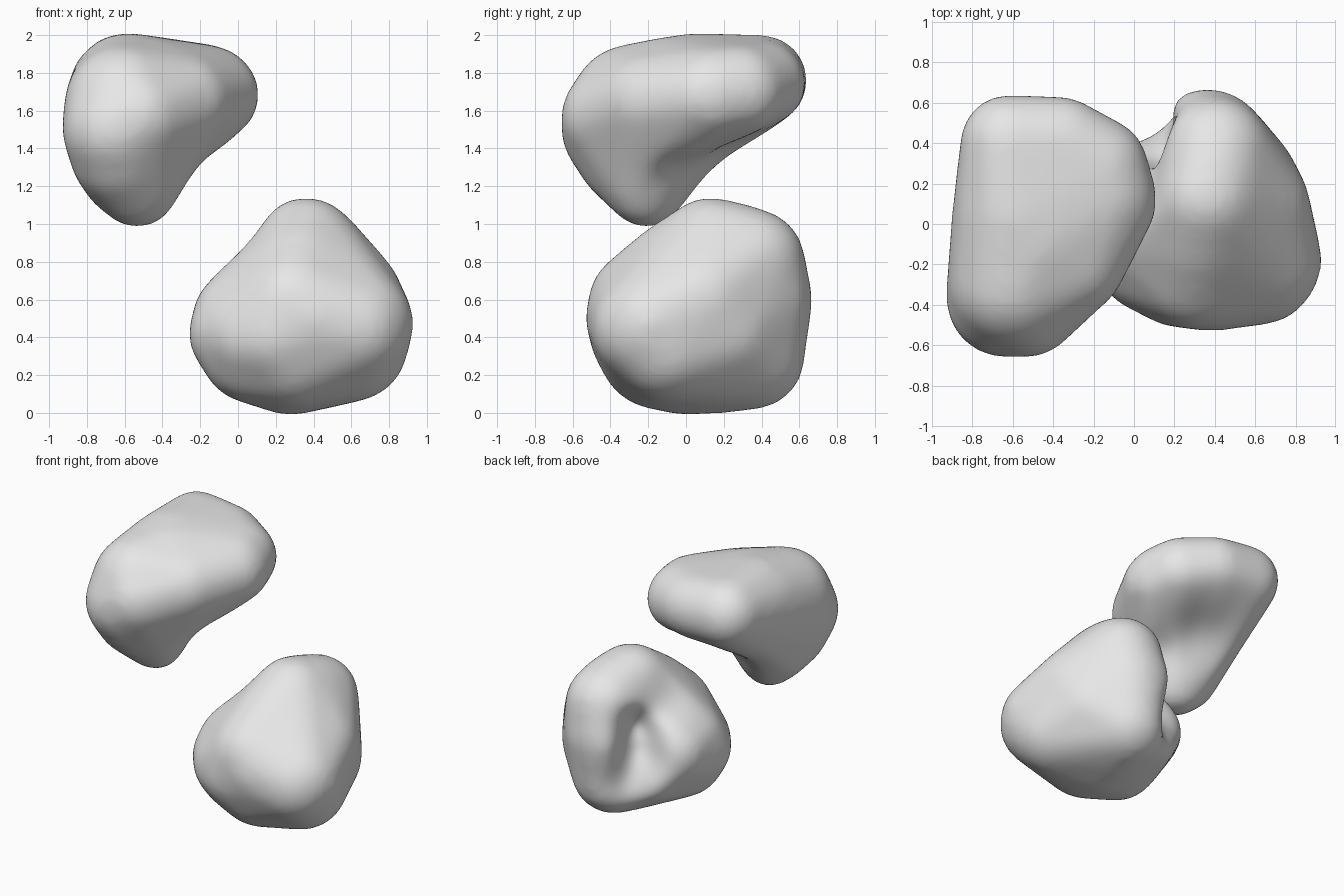
import bpy, bmesh, math
from mathutils import Vector, Matrix

cube = bpy.data.objects.get("Cube")
if cube:
    bpy.data.objects.remove(cube, do_unlink=True)

# Single stone colour
GREY = (0.8, 0.8, 0.8, 1.0)
stone = bpy.data.materials.new("stone_grey")
stone.use_nodes = True
stone.diffuse_color = GREY
stone.node_tree.nodes["Principled BSDF"].inputs["Base Color"].default_value = GREY

SKIN = 0.013  # extra radius that makes up for the smoothing


def apply_modifier(obj, kind, **settings):
    mod = obj.modifiers.new(kind.title(), kind)
    for key, value in settings.items():
        setattr(mod, key, value)
    bpy.ops.object.modifier_apply(modifier=mod.name)


def boulder(name, balls, dents):
    """Stretch a skin over balls (x, y, z, r), then press dents into it."""
    bm = bmesh.new()
    for x, y, z, r in balls:
        bmesh.ops.create_icosphere(bm, subdivisions=3, radius=r + SKIN,
                                   matrix=Matrix.Translation((x, y, z)))
    hull = bmesh.ops.convex_hull(bm, input=bm.verts[:])
    spare = {g for g in hull["geom_interior"] + hull["geom_unused"]
             if isinstance(g, bmesh.types.BMVert)}
    bmesh.ops.delete(bm, geom=list(spare), context='VERTS')
    bmesh.ops.recalc_face_normals(bm, faces=bm.faces[:])
    mesh = bpy.data.meshes.new(name)
    bm.to_mesh(mesh)
    bm.free()
    obj = bpy.data.objects.new(name, mesh)
    bpy.context.collection.objects.link(obj)
    bpy.ops.object.select_all(action='DESELECT')
    obj.select_set(True)
    bpy.context.view_layer.objects.active = obj

    # Even mesh with softened hull edges
    apply_modifier(obj, 'REMESH', mode='VOXEL', voxel_size=0.025)
    apply_modifier(obj, 'SMOOTH', factor=0.5, iterations=20)

    # Soft hollows: centre, push vector, radius
    for centre, push, radius in dents:
        c, p = Vector(centre), Vector(push)
        for v in obj.data.vertices:
            v.co += p * math.exp(-((v.co - c).length / radius) ** 2)
    apply_modifier(obj, 'SMOOTH', factor=0.5, iterations=3)

    obj.data.materials.clear()
    obj.data.materials.append(stone)
    bpy.ops.object.shade_smooth()
    return obj


# Upper boulder: a cap with a lobe hanging at the front and a hollow underside
boulder(
    "upper_boulder",
    [(-0.60, -0.29, 1.63, 0.31), (-0.64, -0.37, 1.50, 0.28),
     (-0.53, -0.40, 1.57, 0.25), (-0.62, -0.31, 1.37, 0.26),
     (-0.53, -0.20, 1.21, 0.22), (-0.60, -0.20, 1.27, 0.22),
     (-0.51, -0.22, 1.25, 0.22), (-0.62, 0.40, 1.76, 0.23),
     (-0.36, 0.40, 1.74, 0.22), (-0.18, 0.28, 1.70, 0.24),
     (-0.58, 0.05, 1.69, 0.31), (-0.50, -0.08, 1.67, 0.31),
     (-0.15, 0.14, 1.68, 0.25), (-0.12, 0.10, 1.68, 0.22),
     (-0.17, 0.12, 1.63, 0.23), (-0.29, -0.19, 1.65, 0.24)],
    [((-0.38, 0.16, 1.34), (-0.05, -0.08, 0.10), 0.28),
     ((-0.23, -0.04, 1.20), (-0.03, 0.00, 0.05), 0.16)])

# Lower boulder: broad base, rounded peak and a cleft in its back right side
boulder(
    "lower_boulder",
    [(0.36, 0.13, 0.86, 0.27), (0.40, 0.35, 0.80, 0.27),
     (0.39, 0.26, 0.83, 0.27), (0.33, -0.05, 0.74, 0.27),
     (0.36, 0.36, 0.60, 0.30), (0.35, 0.35, 0.30, 0.27),
     (0.64, -0.18, 0.47, 0.28), (0.62, -0.21, 0.45, 0.28),
     (0.60, -0.10, 0.36, 0.29), (0.57, 0.09, 0.60, 0.29),
     (0.50, 0.18, 0.45, 0.31), (0.40, -0.22, 0.50, 0.30),
     (0.30, -0.22, 0.57, 0.29), (0.22, -0.22, 0.42, 0.28),
     (0.28, 0.00, 0.35, 0.35), (0.32, 0.20, 0.30, 0.29),
     (0.30, -0.15, 0.33, 0.30), (0.08, -0.17, 0.42, 0.26),
     (0.00, -0.08, 0.42, 0.25), (0.03, -0.03, 0.50, 0.26),
     (0.08, -0.08, 0.33, 0.27), (0.02, 0.12, 0.48, 0.25),
     (0.10, 0.28, 0.32, 0.18)],
    [((0.06, 0.44, 0.52), (0.13, -0.14, 0.0), 0.14),
     ((0.08, 0.42, 0.70), (0.12, -0.12, 0.0), 0.15),
     ((0.12, 0.50, 0.34), (0.04, -0.06, 0.0), 0.15),
     ((0.03, 0.20, 0.84), (0.04, -0.02, -0.03), 0.18)])
